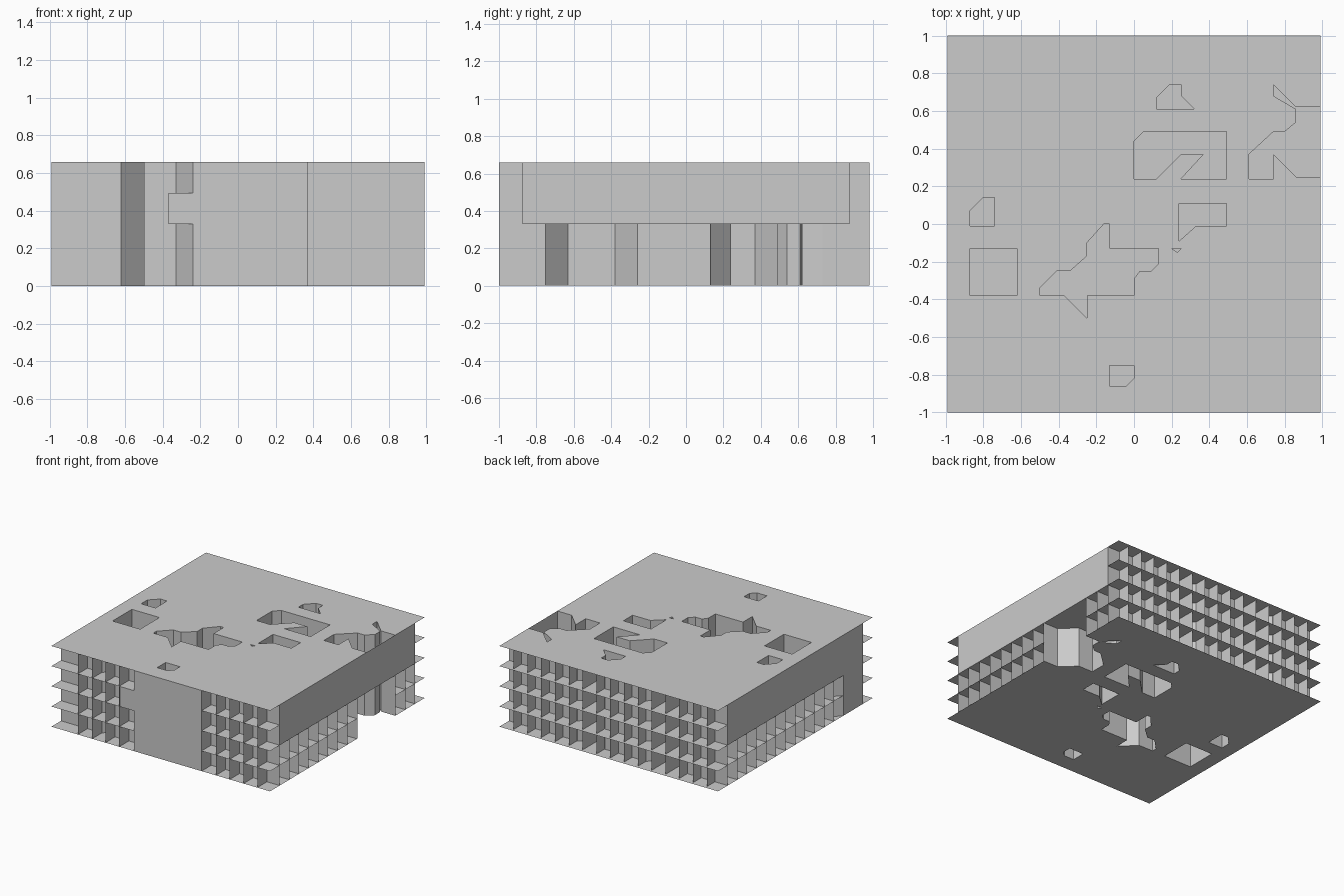
import bpy, bmesh

if "Cube" in bpy.data.objects:
    bpy.data.objects.remove(bpy.data.objects["Cube"])

STEP = 0.165          # storey height
X, Y = 0.99, 1.0      # slab half sizes
IN = 0.875            # facade line set back behind the fins


def finish(name, bm):
    me = bpy.data.meshes.new(name)
    bm.to_mesh(me)
    bm.free()
    ob = bpy.data.objects.new(name, me)
    bpy.context.collection.objects.link(ob)
    return ob


def loop_edges(bm, pts, z):
    vs = [bm.verts.new((x, y, z)) for x, y in pts]
    return [bm.edges.new((vs[i], vs[(i + 1) % len(vs)])) for i in range(len(vs))]


def slab(name, outline, holes, z):
    """Thin floor plate with cut-outs."""
    bm = bmesh.new()
    edges = loop_edges(bm, outline, z)
    for h in holes:
        edges += loop_edges(bm, h, z)
    bmesh.ops.triangle_fill(bm, edges=edges, use_beauty=True, use_dissolve=False,
                            normal=(0, 0, 1))
    finish(name, bm)


def walls(name, paths, z0, z1, closed=False):
    """Thin vertical partitions following plan lines."""
    bm = bmesh.new()
    for p in paths:
        pts = p + p[:1] if closed else p
        for a, b in zip(pts, pts[1:]):
            bm.faces.new([bm.verts.new(c) for c in
                          ((*a, z0), (*b, z0), (*b, z1), (*a, z1))])
    bmesh.ops.remove_doubles(bm, verts=bm.verts, dist=0.0005)
    finish(name, bm)


# Light-well outlines in plan
holes = [
    [(-.5, -.38), (-.5, -.34), (-.41, -.25), (-.34, -.25), (-.25, -.17), (-.25, -.1),
     (-.16, 0), (-.13, 0), (-.13, -.13), (.13, -.13), (.13, -.21), (.09, -.25),
     (.03, -.25), (0, -.29), (0, -.38), (-.25, -.38), (-.25, -.5), (-.37, -.38)],
    [(0, .24), (0, .44), (.05, .49), (.49, .49), (.49, .24), (.25, .24),
     (.37, .37), (.25, .37), (.12, .24)],
    [(.24, .11), (.49, .11), (.49, -.01), (.33, -.01), (.24, -.09)],
    [(.12, .61), (.12, .67), (.19, .74), (.25, .74), (.25, .68), (.32, .61)],
    [(-.87, -.01), (-.87, .07), (-.8, .14), (-.74, .14), (-.74, -.01)],
    [(-.87, -.38), (-.87, -.13), (-.62, -.13), (-.62, -.38)],
    [(-.13, -.86), (-.13, -.75), (0, -.75), (0, -.82), (-.04, -.86)],
    [(.2, -.13), (.25, -.13), (.23, -.15)],
]
# Courtyard notch biting in from the right side
inner = [(.61, .24), (.61, .37), (.74, .49), (.8, .49), (.86, .54), (.86, .61),
         (.74, .68), (.74, .74), (.86, .62), (X, .62)]
notch_low = [(X, .13), (.86, .13), (.74, .24)] + inner
notch_high = [(X, .25), (.86, .25), (.74, .37), (.74, .24)] + inner
full = [(-X, -Y), (X, -Y), (X, Y), (-X, Y)]


def notched(n):
    return [(-X, -Y), (X, -Y)] + n + [(X, Y), (-X, Y)]


# Five floor plates; the middle one closes every light well
slab("ground_slab", notched(notch_low), holes, 0)
slab("first_slab", notched(notch_low), holes, STEP)
slab("middle_slab", full, [], 2 * STEP)
slab("third_slab", notched(notch_high), holes, 3 * STEP)
slab("roof_slab", notched(notch_high), holes, 4 * STEP)

# Light well and courtyard walls
TOP, MID = 4 * STEP, 2 * STEP
walls("light_well_walls", holes, 0, TOP, closed=True)
walls("lower_courtyard_wall", [notch_low], 0, MID)
walls("upper_courtyard_wall", [notch_high], MID, TOP)

# Front: recessed walls with a flush centre panel
walls("front_facade", [
    [(-X, -IN), (-.62, -IN), (-.5, -.75), (-.5, -IN), (-.33, -IN), (-.24, -Y),
     (.37, -Y), (.37, -IN), (X, -IN)]], 0, TOP)
walls("front_panel_tab", [[(-.37, -Y), (-.24, -Y)]], MID, 3 * STEP)

# Back: recessed wall with shallow jogs
walls("back_facade", [
    [(-X, IN), (-.62, IN), (-.5, .76), (-.38, .76), (-.25, IN), (.12, IN),
     (.25, .76), (.37, IN), (X, IN)]], 0, TOP)

# Sides: flush band above, recessed walls below
walls("right_upper_band", [[(X, -IN), (X, IN)]], MID, TOP)
walls("left_upper_band", [[(-X, -IN), (-X, IN)]], MID, TOP)
walls("right_lower_wall", [
    [(IN, -IN), (IN, -.75), (.75, -.63), (.75, -.38), (IN, -.26), (IN, .13)],
    [(.86, .62), (IN, .73), (IN, IN)]], 0, MID)
walls("left_lower_wall", [
    [(-IN, IN), (-IN, .5), (-.76, .38), (-.76, .25), (-IN, .12), (-IN, -.5),
     (-X, -.62), (-X, -IN)]], 0, MID)

# Fins, on an eighth grid
grid = [i / 8 for i in range(-7, 8)]
walls("front_fins", [[(x, -IN), (x, -Y)] for x in
                     (-.75, -.62, -.5, -.375, .5, .625, .75, .875)], 0, TOP)
walls("back_fins", [[(x, .76 if -.6 < x < -.3 or x == .25 else IN), (x, .98)]
                    for x in grid], 0, TOP)
walls("right_fins", [[(.75 if -.7 < y < -.3 else IN, y), (X, y)] for y in grid
                     if not .13 < y < .62], 0, MID)
walls("left_fins", [[(-.76 if .2 < y < .4 else -IN, y), (-X, y)] for y in grid
                    if y > -.6], 0, MID)
